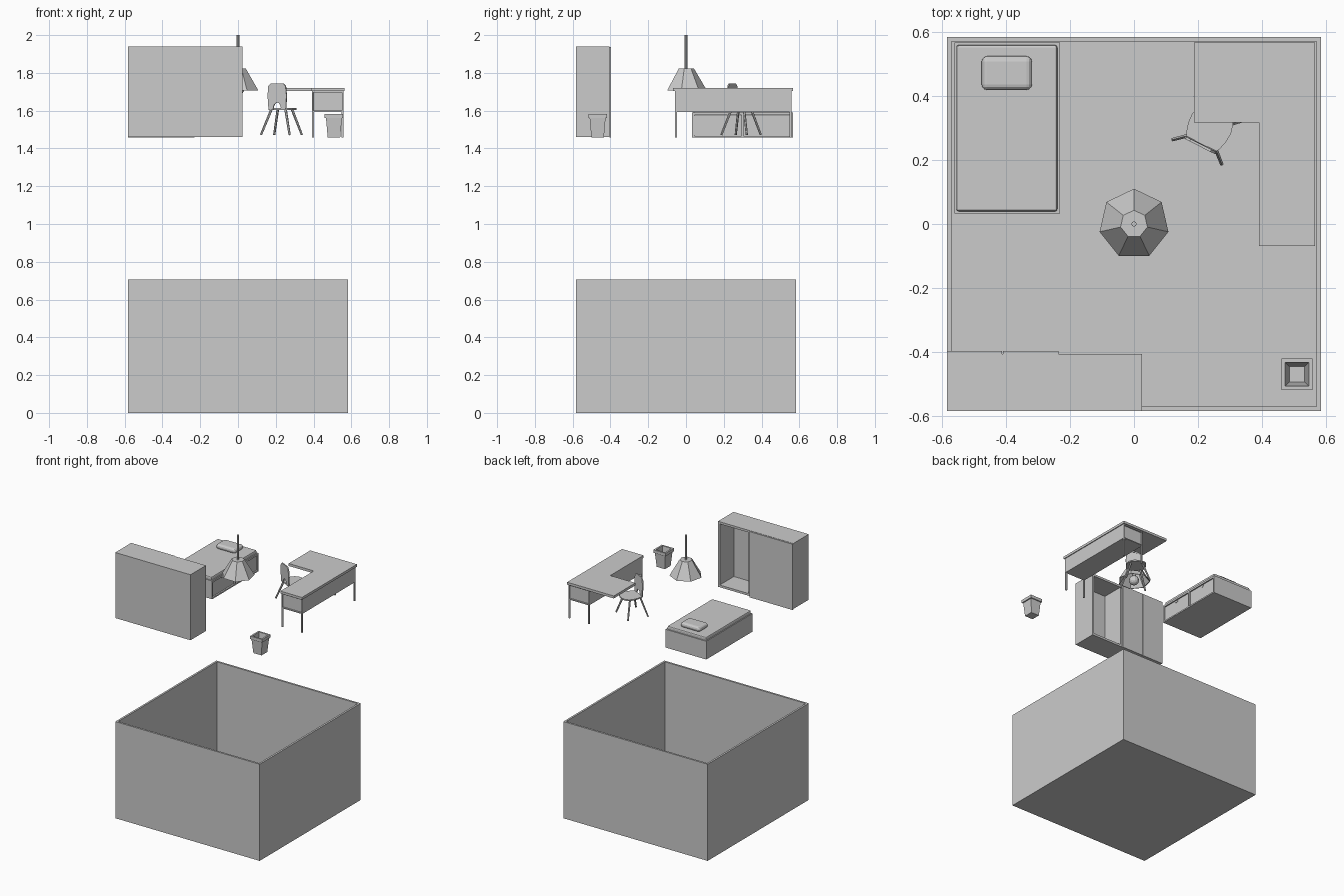
import bpy, bmesh, math
from mathutils import Vector, Matrix

if "Cube" in bpy.data.objects:
    bpy.data.objects.remove(bpy.data.objects["Cube"])

FLOOR = 1.457  # level on which the lifted-out furniture stands


def make(name, bm):
    bmesh.ops.recalc_face_normals(bm, faces=bm.faces)
    me = bpy.data.meshes.new(name)
    bm.to_mesh(me)
    bm.free()
    ob = bpy.data.objects.new(name, me)
    bpy.context.collection.objects.link(ob)
    return ob


def add_box(bm, x0, x1, y0, y1, z0, z1):
    m = Matrix.Translation(((x0 + x1) / 2, (y0 + y1) / 2, (z0 + z1) / 2)) @ \
        Matrix.Diagonal((x1 - x0, y1 - y0, z1 - z0, 1))
    bmesh.ops.create_cube(bm, size=1, matrix=m)


def boxes(name, *dims, bevel=0, segments=2):
    bm = bmesh.new()
    for d in dims:
        add_box(bm, *d)
    if bevel:
        bmesh.ops.bevel(bm, geom=bm.edges[:], offset=bevel, segments=segments,
                        profile=0.5, affect='EDGES')
    return make(name, bm)


def slab(name, pts, depth):
    """Extrude a planar outline of 3D points along a vector."""
    bm = bmesh.new()
    f = bm.faces.new([bm.verts.new(p) for p in pts])
    ext = bmesh.ops.extrude_face_region(bm, geom=[f])
    bmesh.ops.translate(bm, vec=depth, verts=[v for v in ext['geom'] if isinstance(v, bmesh.types.BMVert)])
    return make(name, bm)


def rod(name, a, b, r0, r1, sides):
    """Tapered straight bar from a to b."""
    a, b = Vector(a), Vector(b)
    bm = bmesh.new()
    m = Matrix.Translation((a + b) / 2) @ (b - a).to_track_quat('Z', 'Y').to_matrix().to_4x4()
    bmesh.ops.create_cone(bm, cap_ends=True, segments=sides, radius1=r0, radius2=r1,
                          depth=(b - a).length, matrix=m)
    return make(name, bm)


def rings(name, centre, sides, profile, start, close=True):
    """Polygonal lathe through (radius, z) pairs."""
    bm = bmesh.new()
    loops = [[bm.verts.new((centre[0] + r * math.cos(start + i * math.tau / sides),
                            centre[1] + r * math.sin(start + i * math.tau / sides), z))
              for i in range(sides)] for r, z in profile]
    for lo, hi in zip(loops, loops[1:]):
        for i in range(sides):
            j = (i + 1) % sides
            bm.faces.new((lo[i], lo[j], hi[j], hi[i]))
    if close:
        bm.faces.new(loops[0])
        bm.faces.new(loops[-1])
    return make(name, bm)


# Room shell, open on top
S, T = 0.583, 0.02
bm = bmesh.new()
add_box(bm, -S, S, -S, S, 0, 0.705)
top = max(bm.faces, key=lambda f: f.calc_center_median().z)
bmesh.ops.inset_region(bm, faces=[top], thickness=T)
pit = bmesh.ops.extrude_face_region(bm, geom=[top])
bmesh.ops.translate(bm, vec=(0, 0, T - 0.705),
                    verts=[v for v in pit['geom'] if isinstance(v, bmesh.types.BMVert)])
bmesh.ops.delete(bm, geom=[top], context='FACES_ONLY') if top.is_valid else None
make("room_walls", bm)

# Wardrobe carcass with one open bay and two doors
wz0, wz1, wy0, wy1 = FLOOR + 0.004, 1.939, -S, -0.405
boxes("wardrobe_carcass",
      (-S, 0.025, wy0, wy0 + 0.015, wz0, wz1),
      (-S, -S + 0.014, wy0, wy1, wz0, wz1),
      (0.011, 0.025, wy0, wy1, wz0, wz1),
      (-0.235, -0.221, wy0, wy1, wz0, wz1),
      (-S, 0.025, wy0, wy1, wz1 - 0.016, wz1),
      (-S, 0.025, wy0, wy1, wz0, wz0 + 0.016))
for i, (a, b) in enumerate([(-S, -0.411), (-0.408, -0.235)]):
    boxes(f"wardrobe_door_{i + 1}", (a, b, wy1, -0.396, FLOOR, wz1 - 0.002))

# Bed: frame with two recessed drawers on the room side
bx0, bx1, by0, by1, bz = -0.56, -0.231, 0.032, 0.566, 1.59
mid, back = (by0 + by1) / 2, bx1 - 0.011
boxes("bed_frame",
      (bx0, back, by0, by1, FLOOR, bz),
      (back, bx1, by0, by1, bz - 0.014, bz),
      (back, bx1, by0, by1, FLOOR, FLOOR + 0.01),
      *[(back, bx1, y - 0.006, y + 0.006, FLOOR, bz) for y in (by0 + 0.006, mid, by1 - 0.006)])
for i, yc in enumerate(((by0 + mid) / 2, (mid + by1) / 2)):
    boxes(f"bed_drawer_{i + 1}", (back, back + 0.004, yc - 0.122, yc + 0.122, FLOOR + 0.014, bz - 0.018))
    grip = [(back + 0.003, yc + 0.016 * math.cos(math.pi * k / 8),
             bz - 0.018 - 0.016 * math.sin(math.pi * k / 8)) for k in range(9)]
    slab(f"bed_drawer_grip_{i + 1}", grip, (0.004, 0, 0))
boxes("mattress", (-0.554, -0.239, 0.039, 0.558, bz - 0.02, 1.614), bevel=0.008)
boxes("pillow", (-0.475, -0.318, 0.418, 0.523, 1.612, 1.648), bevel=0.017, segments=3)

# L-shaped desk top
slab("desk_top", [(x, y, 1.703) for x, y in
                  [(0.187, 0.566), (0.187, 0.317), (0.39, 0.317),
                   (0.39, -0.068), (0.564, -0.068), (0.564, 0.566)]], (0, 0, 0.018))
# Long desk case with inset end panels
dx0, dx1, dy0, dy1, dz = 0.392, 0.558, -0.058, 0.558, 1.594
bm = bmesh.new()
add_box(bm, dx0, dx1, dy0, dy1, dz, 1.703)
ends = [f for f in bm.faces if abs(f.normal.y) > 0.9]
bmesh.ops.inset_individual(bm, faces=ends, thickness=0.009)
bmesh.ops.inset_individual(bm, faces=ends, thickness=0.0005, depth=-0.01)
make("desk_case", bm)
for i, x in enumerate((dx0, dx1 - 0.01)):
    for j, y in enumerate((dy0, dy1 - 0.01)):
        boxes(f"desk_leg_{i}{j}", (x, x + 0.01, y, y + 0.01, FLOOR, dz))

# Chair in its own frame: r = sideways, f = forwards to the desk
C, R, F = Vector((0.21, 0.25, 0)), Vector((0.893, -0.45, 0)), Vector((0.45, 0.893, 0))


def chair(r, f, z):
    return C + R * r + F * f + Vector((0, 0, z))


half = [(0.050, -0.004), (0.058, 0.01), (0.066, 0.04), (0.068, 0.07),
        (0.061, 0.1), (0.045, 0.12), (0.02, 0.13)]
slab("chair_seat", [chair(r, f, 1.604) for r, f in half]
     + [chair(-r, f, 1.604) for r, f in reversed(half)], (0, 0, 0.009))
# Backrest outline with arched notch at the bottom
arch = [(0.023 * math.cos(math.pi * k / 6), 1.612 + 0.031 * math.sin(math.pi * k / 6)) for k in range(7)]
out = [(-0.051, 1.606), (-0.056, 1.68), (-0.051, 1.73), (-0.036, 1.745),
       (0.036, 1.745), (0.051, 1.73), (0.056, 1.68), (0.051, 1.606)]
bk = slab("chair_back", [chair(r, -0.007 - 0.02 * (z - 1.606), z) for r, z in out + [(0.023, 1.606)] + arch
                         + [(-0.023, 1.606)]], F * 0.008)
for s in (-1, 1):
    side = "left" if s < 0 else "right"
    rod(f"chair_rear_leg_{side}", chair(s * 0.085, -0.028, FLOOR + 0.015), chair(s * 0.042, 0.01, 1.607), 0.006, 0.007, 6)
    rod(f"chair_front_leg_{side}", chair(s * 0.082, 0.122, FLOOR + 0.015), chair(s * 0.042, 0.085, 1.607), 0.006, 0.007, 6)

# Waste basket: square walls, flared rim, hollow inside
q = math.sqrt(2)
rings("waste_basket", (0.508, -0.468), 4,
      [(h * q, z) for h, z in [(0.033, FLOOR), (0.042, 1.56), (0.049, 1.561), (0.049, 1.583),
                               (0.037, 1.583), (0.024, FLOOR + 0.01)]], math.pi / 4)

# Hanging lamp: seven-sided hollow shade, bulb and rod
rings("lamp_shade", (0, 0), 7,
      [(0.105, 1.708), (0.110, 1.708), (0.043, 1.822), (0.004, 1.822),
       (0.004, 1.818), (0.039, 1.818), (0.105, 1.708)], math.pi / 2, close=False)
bm = bmesh.new()
bmesh.ops.create_uvsphere(bm, u_segments=14, v_segments=8, radius=0.034,
                          matrix=Matrix.Translation((0, 0, 1.715)))
make("lamp_bulb", bm)
rod("lamp_socket", (0, 0, 1.74), (0, 0, 1.82), 0.014, 0.014, 8)
rod("lamp_rod", (0, 0, 1.818), (0, 0, 2.0), 0.008, 0.008, 8)
